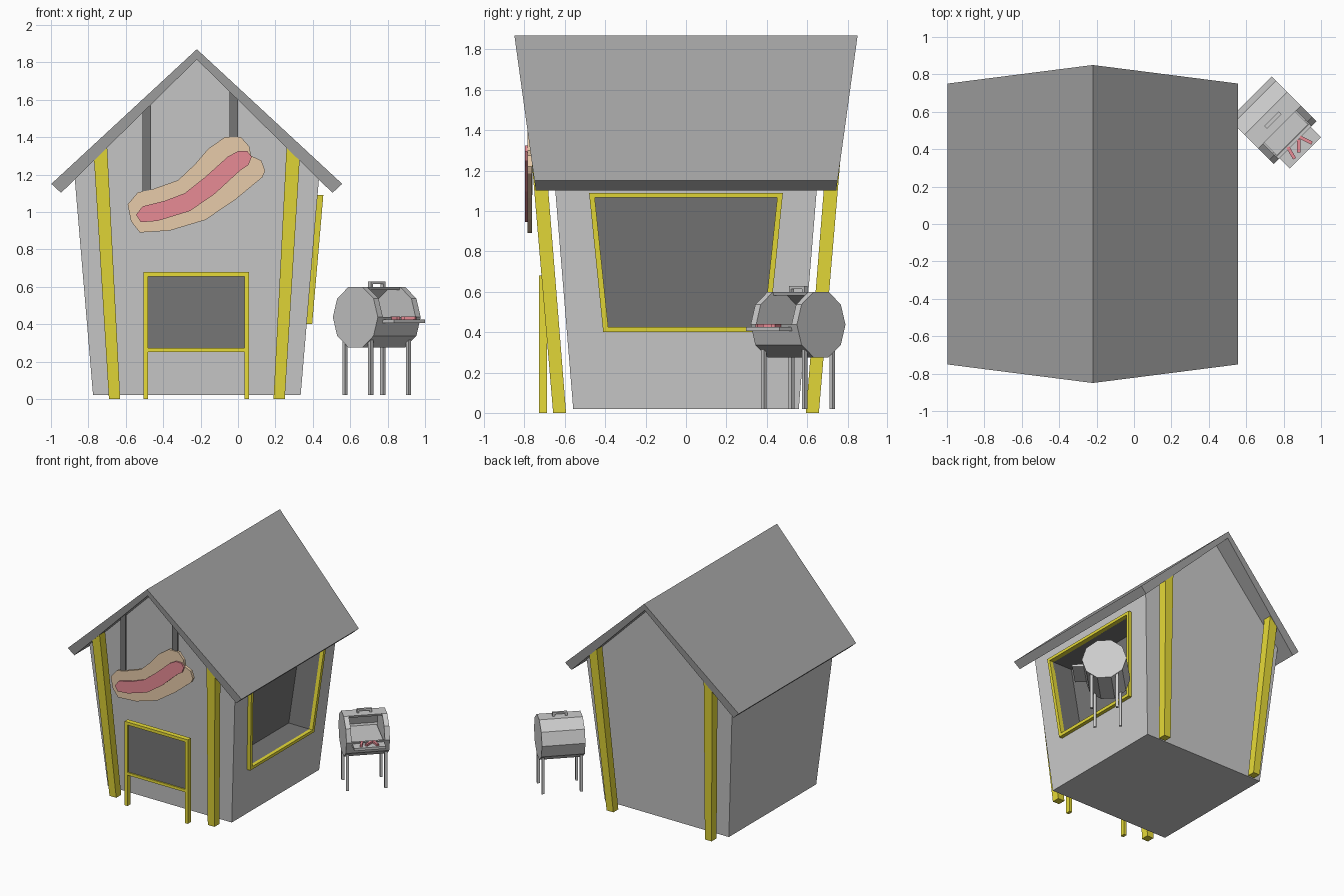
import bpy, bmesh
from math import sin, cos, radians
from mathutils import Vector, Matrix

if "Cube" in bpy.data.objects:
    bpy.data.objects.remove(bpy.data.objects["Cube"])


def material(name, r, g, b):
    m = bpy.data.materials.new(name)
    m.diffuse_color = (r, g, b, 1)
    m.use_nodes = True
    m.node_tree.nodes["Principled BSDF"].inputs["Base Color"].default_value = m.diffuse_color
    return m


GREY = material("light_grey", 0.8, 0.8, 0.8)
ROOF = material("roof_grey", 0.38, 0.38, 0.38)
DARK = material("dark", 0.18, 0.18, 0.18)
YELLOW = material("yellow", 0.8, 0.71, 0.04)
BUN = material("bun", 0.8, 0.6, 0.4)
RED = material("sausage_red", 0.8, 0.26, 0.3)


def build(name, loops, mat):
    """Each item is a pair of matching polygons, bridged into a closed solid."""
    bm = bmesh.new()
    for a, b in loops:
        va = [bm.verts.new(p) for p in a]
        vb = [bm.verts.new(p) for p in b]
        bm.faces.new(va)
        bm.faces.new(vb[::-1])
        for i in range(len(va)):
            j = (i + 1) % len(va)
            bm.faces.new((va[j], va[i], vb[i], vb[j]))
    bmesh.ops.recalc_face_normals(bm, faces=bm.faces)
    me = bpy.data.meshes.new(name)
    bm.to_mesh(me)
    bm.free()
    ob = bpy.data.objects.new(name, me)
    bpy.context.collection.objects.link(ob)
    me.materials.append(mat)
    return ob


def extrude(pts, vec):
    return pts, [tuple(Vector(p) + Vector(vec)) for p in pts]


def gable(pts, y0, slope):
    """Front and back copies of an x-z profile, leaning outward with height."""
    return [(x, -y0 - slope * z, z) for x, z in pts], [(x, y0 + slope * z, z) for x, z in pts]


def box(x0, x1, y0, y1, z0, z1):
    return extrude([(x0, y0, z0), (x1, y0, z0), (x1, y1, z0), (x0, y1, z0)], (0, 0, z1 - z0))


def frame(outer, inner, vec):
    n = len(outer)
    return [extrude([outer[i], outer[(i + 1) % n], inner[(i + 1) % n], inner[i]], vec) for i in range(n)]


def cut(ob, cutter):
    mod = ob.modifiers.new("cut", "BOOLEAN")
    mod.object, mod.solver = cutter, "EXACT"
    dg = bpy.context.evaluated_depsgraph_get()
    me = bpy.data.meshes.new_from_object(ob.evaluated_get(dg))
    ob.modifiers.clear()
    ob.data = me
    bpy.data.objects.remove(cutter)


CX = -0.22  # centre line of the hut

# Hut body with a recessed serving window
half = [(-0.555, 0.02), (-0.653, 1.18)]
prof = [(CX + x, z) for x, z in half] + [(CX, 1.82)] + [(CX - x, z) for x, z in half[::-1]]
body = build("hut_body", [gable(prof, 0.557, 0.082)], GREY)
body.data.materials.append(DARK)


def wall_x(z, off=0.0):
    return 0.328 + 0.0865 * z + off


def window_loop(yb, yt, zb, zt, off):
    return [(wall_x(z, off), y, z) for y, z in ((-yb, zb), (yb, zb), (yt, zt), (-yt, zt))]


cutter = build("window_cutter", [extrude(window_loop(0.385, 0.452, 0.425, 1.067, -0.18), (0.4, 0, 0))], GREY)
cutter.data.materials.append(DARK)
for p in cutter.data.polygons:
    p.material_index = 1
cut(body, cutter)

build("window_frame", frame(window_loop(0.41, 0.48, 0.40, 1.09, -0.004),
                            window_loop(0.385, 0.452, 0.425, 1.067, -0.004), (0.038, 0, 0)), YELLOW)

# Roof
build("roof", [gable([(-0.998, 1.15), (CX, 1.87), (0.557, 1.15), (0.505, 1.102),
                      (CX, 1.815), (-0.946, 1.102)], 0.592, 0.138)], ROOF)

# Leaning corner posts
posts = []
for sx in (-1, 1):
    for sy in (-1, 1):
        low = [(0.41, 0.0), (0.47, 0.0), (0.55, 1.285), (0.48, 1.355)]
        posts.append(([(CX + sx * x, sy * (0.594 + 0.08 * z), z) for x, z in low],
                      [(CX + sx * x, sy * (0.658 + 0.085 * z), z) for x, z in low]))
build("corner_posts", posts, YELLOW)

# Menu board on two legs
so = [(-0.505, -0.728, 0.25), (0.06, -0.728, 0.25), (0.06, -0.728, 0.68), (-0.505, -0.728, 0.68)]
si = [(-0.48, -0.728, 0.272), (0.035, -0.728, 0.272), (0.035, -0.728, 0.656), (-0.48, -0.728, 0.656)]
build("menu_frame", frame(so, si, (0, 0.04, 0))
      + [box(x, x + 0.025, -0.728, -0.688, 0, 0.25) for x in (-0.505, 0.035)], YELLOW)
build("menu_panel", [box(-0.49, 0.045, -0.718, -0.695, 0.262, 0.666)], DARK)

# Hanging hot dog sign
bun = [(-.59, 1.04), (-.535, 1.105), (-.47, 1.117), (-.32, 1.17), (-.23, 1.255), (-.16, 1.337),
       (-.07, 1.40), (.016, 1.40), (.06, 1.35), (.07, 1.30), (.125, 1.275), (.145, 1.22),
       (.13, 1.185), (-.015, 1.065), (-.175, .957), (-.365, .90), (-.525, .89), (-.572, .95)]
sausage = [(-.545, .985), (-.51, 1.03), (-.39, 1.06), (-.285, 1.10), (-.175, 1.187), (-.055, 1.295),
           (0, 1.325), (.05, 1.325), (.073, 1.295), (.055, 1.25), (.01, 1.22), (-.125, 1.096),
           (-.257, 1.005), (-.43, .952), (-.52, .945)]
build("sign_bun", [extrude([(x, -0.785, z) for x, z in bun], (0, 0.023, 0))], BUN)
build("sign_sausage", [extrude([(x, -0.798, z) for x, z in sausage], (0, 0.02, 0))], RED)
build("sign_hangers", [box(-0.51, -0.465, -0.777, -0.76, 1.08, 1.57),
                       box(-0.045, 0.0, -0.777, -0.76, 1.34, 1.64)], DARK)

# Barrel grill: local x = barrel axis, local -y = open front, turned 45 degrees
GZ, H = 0.437, 0.162
place = Matrix.Translation((0.742, 0.555, 0)) @ Matrix.Rotation(radians(45), 4, "Z")


def ring(x, pts):
    return [(x, -r * cos(radians(a)), GZ + r * sin(radians(a))) for r, a in pts]


def grill_part(name, loops, mat=GREY):
    ob = build(name, loops, mat)
    ob.matrix_world = place
    return ob


barrel = grill_part("grill_barrel", [extrude(ring(-H, [(0.17, a) for a in range(0, 360, 36)]), (2 * H, 0, 0))])
opening = [(0.25, 0), (0.25, 36), (0.25, 72)] + [(0.152, a) for a in range(72, 361, 36)]
hollow = grill_part("grill_cutter", [extrude(ring(-0.124, opening), (0.248, 0, 0))])
bpy.context.view_layer.update()
cut(barrel, hollow)

grill_part("grill_tray", [box(-0.118, 0.118, -0.247, 0.14, 0.405, 0.425)])
grill_part("grill_legs", [box(x - 0.01, x + 0.01, y - 0.01, y + 0.01, 0.02, 0.34)
                          for x in (-0.143, 0.143) for y in (-0.097, 0.097)])
grill_part("grill_handle", [box(-0.055, 0.055, -0.01, 0.01, 0.614, 0.628)]
           + [box(x - 0.008, x + 0.008, -0.01, 0.01, 0.59, 0.614) for x in (-0.047, 0.047)])

# Sausages on the grill tray
for i, (u, f, turn) in enumerate(((-0.054, 0.193, -60), (0.0, 0.195, 90), (0.05, 0.2, -27))):
    ob = build(f"grill_sausage_{i + 1}", [box(-0.036, 0.036, -0.009, 0.009, 0.424, 0.441)], RED)
    ob.matrix_world = Matrix.Translation(place @ Vector((u, -f, 0))) @ Matrix.Rotation(radians(turn), 4, "Z")
